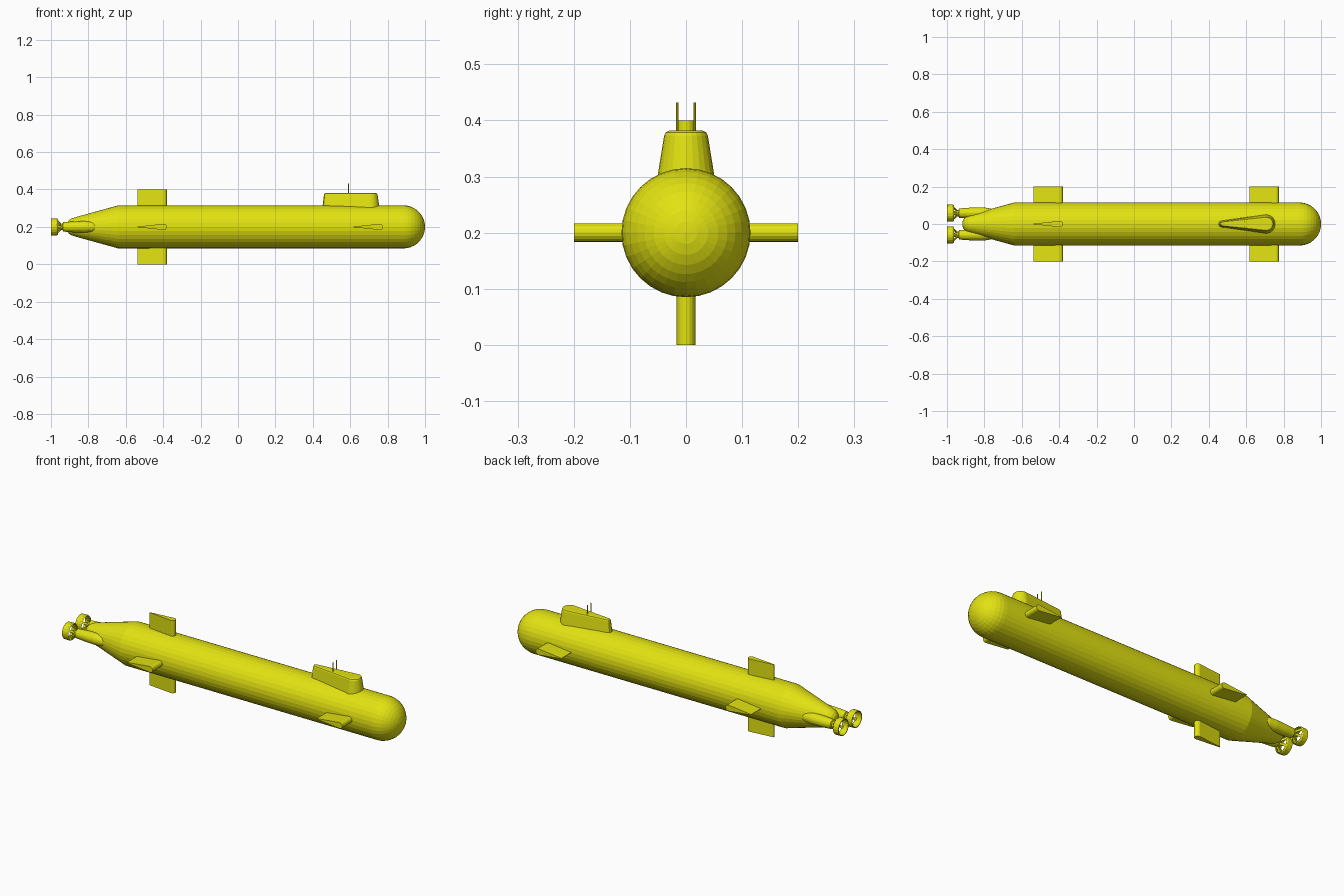
import bpy, bmesh
from math import sin, cos, pi
from mathutils import Vector

if "Cube" in bpy.data.objects:
    bpy.data.objects.remove(bpy.data.objects["Cube"])

yellow = bpy.data.materials.new("submarine yellow")
yellow.diffuse_color = (0.76, 0.76, 0.006, 1)
yellow.use_nodes = True
yellow.node_tree.nodes["Principled BSDF"].inputs["Base Color"].default_value = yellow.diffuse_color
HZ = 0.2      # height of hull axis
R = 0.115     # hull radius


def make(name, bm):
    bmesh.ops.recalc_face_normals(bm, faces=bm.faces[:])
    me = bpy.data.meshes.new(name)
    bm.to_mesh(me)
    bm.free()
    me.materials.append(yellow)
    ob = bpy.data.objects.new(name, me)
    bpy.context.collection.objects.link(ob)
    return ob


def loft(bm, rings, cap=True, closed=False):
    loops = [[bm.verts.new(p) for p in ring] for ring in rings]
    pairs = list(zip(loops, loops[1:]))
    if closed:
        pairs.append((loops[-1], loops[0]))
    for a, b in pairs:
        for i in range(len(a)):
            j = (i + 1) % len(a)
            bm.faces.new((a[i], a[j], b[j], b[i]))
    if cap and not closed:
        bm.faces.new(loops[0])
        bm.faces.new(loops[-1])


def revolve(name, profile, y=0.0, sides=32, closed=False):
    """Turn (x, radius) points around a lengthwise axis at (y, HZ)."""
    bm = bmesh.new()
    loft(bm, [[(x, y + r * cos(2 * pi * i / sides), HZ + r * sin(2 * pi * i / sides))
               for i in range(sides)] for x, r in profile], closed=closed)
    return make(name, bm)


def teardrop(x0, x1, tail, nose, n=8):
    """Outline with a small round tail at x0 and a large round nose at x1."""
    pts = [(x1 - nose + nose * cos(a), nose * sin(a))
           for a in [-pi / 2 + pi * i / n for i in range(n + 1)]]
    pts += [(x0 + tail + tail * cos(a), tail * sin(a))
            for a in [pi / 2 + pi * i / 4 for i in range(5)]]
    return pts


# Hull: tapered stern, straight body, round bow
hull = [(-0.918, 0.004), (-0.914, 0.022), (-0.904, 0.036), (-0.888, 0.046),
        (-0.84, 0.060), (-0.64, R)]
hull += [(1 - R + R * sin(a), max(R * cos(a), 0.001))
         for a in [pi / 2 * i / 9 for i in range(10)]]
revolve("hull", hull)

# Diving planes and rudders, all the same section
def fin(name, x0, direction):
    d = Vector(direction)
    side = Vector((0, 0, 1)) if d.y else Vector((0, 1, 0))
    sec = teardrop(x0, x0 + 0.157, 0.002, 0.0165)
    bm = bmesh.new()
    loft(bm, [[Vector((x, 0, HZ)) + side * t + d * s for x, t in sec]
              for s in (0.07, 0.2)])
    make(name, bm)

for s, label in ((-1, "right"), (1, "left")):
    fin("bow_plane_" + label, 0.618, (0, s, 0))
    fin("stern_plane_" + label, -0.537, (0, s, 0))
fin("upper_rudder", -0.537, (0, 0, 1))
fin("lower_rudder", -0.537, (0, 0, -1))

# Conning tower, tapering upwards with a softened top edge
bm = bmesh.new()
loft(bm, [[(x, y, z) for x, y in teardrop(x0, x1, t, n, 12)]
          for z, x0, x1, t, n in ((0.27, 0.447, 0.762, 0.020, 0.055),
                                  (0.305, 0.451, 0.756, 0.018, 0.050),
                                  (0.373, 0.460, 0.746, 0.013, 0.039),
                                  (0.379, 0.463, 0.743, 0.011, 0.036),
                                  (0.382, 0.469, 0.737, 0.007, 0.030))])
make("conning_tower", bm)

# Twin masts
for y, label in ((-0.0155, "right"), (0.0155, "left")):
    bm = bmesh.new()
    loft(bm, [[(0.59 + 0.0025 * cos(pi * i / 4), y + 0.0025 * sin(pi * i / 4), z)
               for i in range(8)] for z in (0.36, 0.432)])
    make("mast_" + label, bm)

# Engine pods, propeller shrouds and blades
for s, label in ((-1, "right"), (1, "left")):
    y = s * 0.058
    revolve("engine_pod_" + label,
            [(-0.978, 0.003), (-0.965, 0.010), (-0.938, 0.018), (-0.935, 0.025),
             (-0.88, 0.029), (-0.82, 0.031), (-0.78, 0.028), (-0.74, 0.016),
             (-0.71, 0.002)], y, 20)
    revolve("shroud_" + label,
            [(-1.0, 0.041), (-1.0, 0.045), (-0.97, 0.046), (-0.963, 0.042),
             (-0.968, 0.040)], y, 20, closed=True)
    bm = bmesh.new()
    for k in range(6):
        a = 2 * pi * k / 6 + pi / 6
        out = Vector((0, cos(a), sin(a)))
        tan = Vector((0, -sin(a), cos(a)))
        c = Vector((0, y, HZ))
        rings = []
        for x, r, w in ((-0.942, 0.012, 0.005), (-0.972, 0.043, 0.007)):
            p = c + out * r + Vector((x, 0, 0))
            rings.append([p + tan * (w * u) + Vector((v, 0, 0))
                          for u, v in ((-1, -0.006), (1, -0.002), (1, 0.002), (-1, -0.002))])
        loft(bm, rings)
    make("propeller_" + label, bm)
